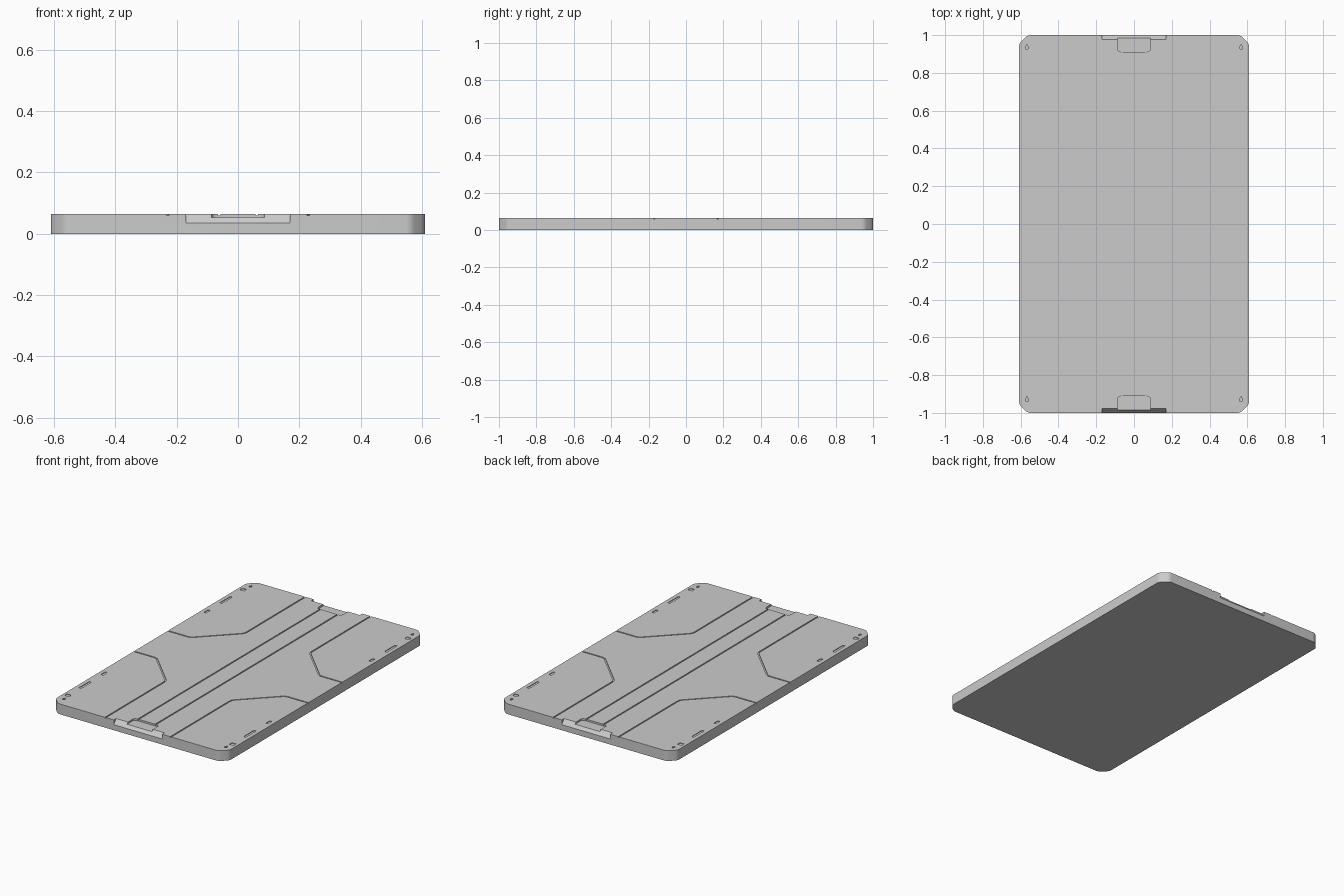
import bpy, bmesh, math
from mathutils import Vector

if "Cube" in bpy.data.objects:
    bpy.data.objects.remove(bpy.data.objects["Cube"])

TOP = 0.065
SIDES = (-1, 1)


def prism(name, outline, z0, z1):
    """Extrude a closed 2D outline from z0 to z1."""
    bm = bmesh.new()
    face = bm.faces.new([bm.verts.new((x, y, z0)) for x, y in outline])
    out = bmesh.ops.extrude_face_region(bm, geom=[face])
    verts = [g for g in out["geom"] if isinstance(g, bmesh.types.BMVert)]
    bmesh.ops.translate(bm, verts=verts, vec=(0, 0, z1 - z0))
    bmesh.ops.recalc_face_normals(bm, faces=bm.faces)
    mesh = bpy.data.meshes.new(name)
    bm.to_mesh(mesh)
    bm.free()
    ob = bpy.data.objects.new(name, mesh)
    bpy.context.collection.objects.link(ob)
    return ob


def fillet(points, r, closed=True, steps=4):
    """Round the corners of a polyline, trimming r along each leg."""
    pts = [Vector(p) for p in points]
    n, out = len(pts), []
    for i, p in enumerate(pts):
        if not closed and i in (0, n - 1):
            out.append(p)
            continue
        a = p + (pts[i - 1] - p).normalized() * r
        b = p + (pts[(i + 1) % n] - p).normalized() * r
        for k in range(steps + 1):
            t = k / steps
            out.append(a * (1 - t) ** 2 + p * 2 * t * (1 - t) + b * t * t)
    return out


def rect(cx, cy, w, h):
    return [(cx - w / 2, cy - h / 2), (cx + w / 2, cy - h / 2),
            (cx + w / 2, cy + h / 2), (cx - w / 2, cy + h / 2)]


def ribbon(points, width):
    """Outline of a constant-width strip along a polyline."""
    pts = [Vector(p) for p in points]
    left, right = [], []
    for i, p in enumerate(pts):
        d0 = (p - pts[max(i - 1, 0)]).normalized()
        d1 = (pts[min(i + 1, len(pts) - 1)] - p).normalized()
        d = (d0 + d1).normalized()
        off = Vector((-d.y, d.x)) * width / 2
        left.append(p + off)
        right.append(p - off)
    return left + right[::-1]


cutters = []


def cut(name, outline, depth):
    cutters.append(prism(name, outline, TOP - depth, TOP + 0.03))


# Main slab with softened chamfered corners
X, Y, C = 0.61, 1.0, 0.047
outline = [(-X, -Y + C), (-X + C, -Y), (X - C, -Y), (X, -Y + C),
           (X, Y - C), (X - C, Y), (-X + C, Y), (-X, Y - C)]
slab = prism("tray_slab", fillet(outline, 0.018), 0, TOP)

for sx in SIDES:
    # Long grooves beside the centre strip
    cut("strip_groove_cutter", rect(sx * 0.061, 0, 0.008, 1.9), 0.005)
    for sy in SIDES:
        # Panel seams running from the end to the side edge
        seam = fillet([(sx * 0.229, sy * 1.03), (sx * 0.229, sy * 0.393),
                       (sx * 0.452, sy * 0.17), (sx * 0.65, sy * 0.17)], 0.02, False)
        cut("panel_seam_cutter", ribbon(seam, 0.008), 0.005)
        # Small recesses along the side
        for y, w, h, r in ((0.705, 0.016, 0.105, 0.005), (0.515, 0.016, 0.042, 0.005),
                           (0.876, 0.03, 0.026, 0.004)):
            cut("side_slot_cutter", fillet(rect(sx * 0.577, sy * y, w, h), r), 0.004)
        # Teardrop holes near the corners
        cx, cy = sx * 0.567, sy * 0.932
        drop = [(cx, cy + 0.02)]
        for k in range(9):
            a = math.radians(150 + 240 * k / 8)
            drop.append((cx + 0.008 * math.cos(a), cy + 0.008 * math.sin(a)))
        cut("drop_hole_cutter", drop, 0.012)

for sy in SIDES:
    # Latch pad recess at the end of the strip
    pad = [(-0.087, sy * 1.03), (0.087, sy * 1.03), (0.087, sy * 0.911), (-0.087, sy * 0.911)]
    cut("pad_recess_cutter", fillet(pad, 0.022), 0.011)
    # Sloped finger notch: tilt the inner wall by moving the upper vertices
    notch = prism("finger_notch_cutter", rect(0, sy * 1.02, 0.34, 0.04), 0.035, 0.095)
    for v in notch.data.vertices:
        if v.co.z > 0.09 and abs(v.co.y) < 1.01:
            v.co.y = sy * 0.952
    cutters.append(notch)

# Carve all recesses, then drop the cutters
for c in cutters:
    c.hide_render = True
    m = slab.modifiers.new(c.name, "BOOLEAN")
    m.operation, m.solver, m.object = "DIFFERENCE", "EXACT", c
bpy.context.view_layer.update()
graph = bpy.context.evaluated_depsgraph_get()
mesh = bpy.data.meshes.new_from_object(slab.evaluated_get(graph))
slab.modifiers.clear()
slab.data = mesh
for c in cutters:
    bpy.data.objects.remove(c)

bpy.context.view_layer.objects.active = slab
slab.select_set(True)
bpy.ops.object.shade_smooth_by_angle(angle=math.radians(30))
